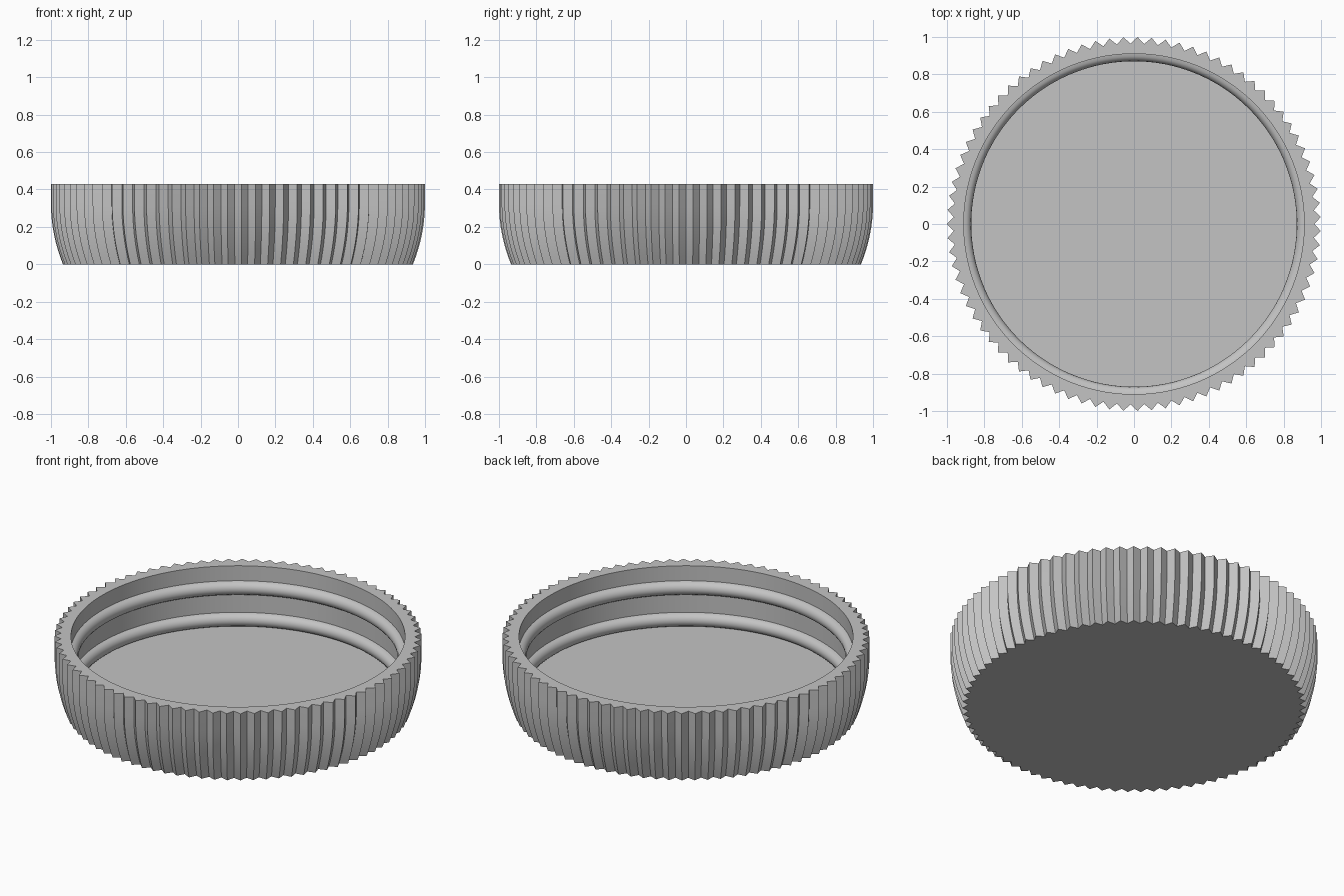
import bpy, bmesh, math

cube = bpy.data.objects.get("Cube")
if cube:
    bpy.data.objects.remove(cube)

TEETH = 83
SEG = TEETH * 2
HEIGHT = 0.43
VALLEY = 0.964      # valley radius relative to tooth tip
WALL = 0.91
FLOOR = 0.07

grey = bpy.data.materials.new("light_grey")
grey.use_nodes = True
colour = (0.55, 0.55, 0.55, 1)
grey.diffuse_color = colour
grey.node_tree.nodes["Principled BSDF"].inputs["Base Color"].default_value = colour


def finish(bm, name):
    bmesh.ops.recalc_face_normals(bm, faces=bm.faces)
    mesh = bpy.data.meshes.new(name)
    bm.to_mesh(mesh)
    bm.free()
    mesh.materials.append(grey)
    obj = bpy.data.objects.new(name, mesh)
    bpy.context.collection.objects.link(obj)
    bpy.ops.object.select_all(action='DESELECT')
    obj.select_set(True)
    bpy.context.view_layer.objects.active = obj
    bpy.ops.object.shade_smooth_by_angle(angle=math.radians(30))


def ring(bm, radius, z, valley=1.0):
    verts = []
    for i in range(SEG):
        a = math.pi + math.tau * i / SEG
        r = radius * (valley if i % 2 else 1)
        verts.append(bm.verts.new((r * math.cos(a), r * math.sin(a), z)))
    return verts


def bridge(bm, a, b):
    for i in range(SEG):
        j = (i + 1) % SEG
        bm.faces.new((a[i], a[j], b[j], b[i]))


# Cap body: toothed outer wall curving in at the base, rim, inner wall, floor
bm = bmesh.new()
rings = []
for k in range(9):
    z = 0.32 * k / 8
    rings.append(ring(bm, 1 - 0.064 * (1 - z / 0.32) ** 2, z, VALLEY))
rings.append(ring(bm, 1, HEIGHT, VALLEY))
rings.append(ring(bm, WALL, HEIGHT))
rings.append(ring(bm, WALL, FLOOR))
for lower, upper in zip(rings, rings[1:]):
    bridge(bm, lower, upper)
bm.faces.new(rings[0])
bm.faces.new(rings[-1])
finish(bm, "cap_body")

# Rounded retaining beads on the inner wall
for name, z in (("lower_bead", 0.11), ("upper_bead", 0.30)):
    bm = bmesh.new()
    loops = []
    for k in range(9):
        a = math.pi * k / 8
        loops.append(ring(bm, WALL - 0.04 * math.sin(a), z - 0.04 * math.cos(a)))
    for lower, upper in zip(loops, loops[1:]):
        bridge(bm, lower, upper)
    bridge(bm, loops[-1], loops[0])
    finish(bm, name)
